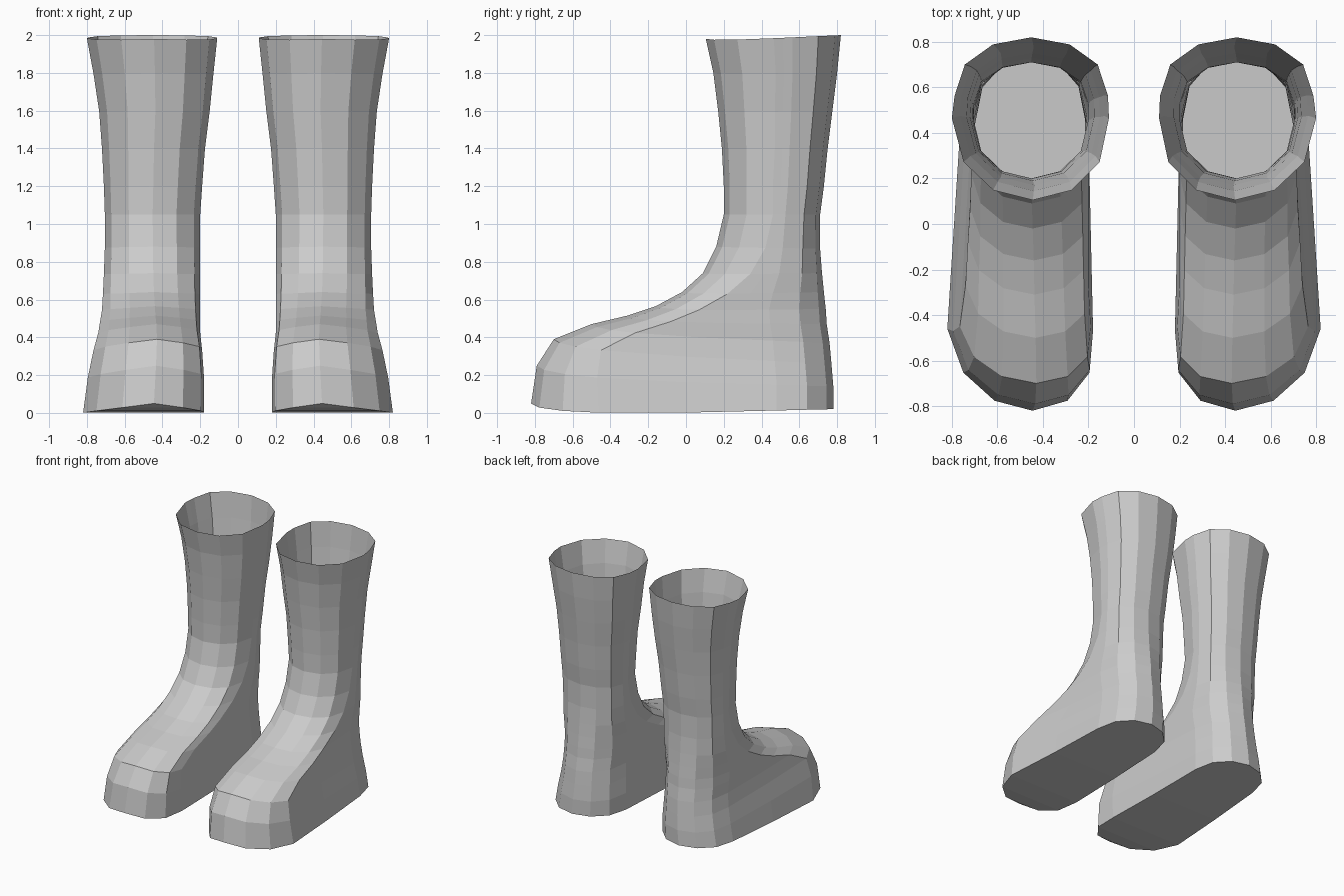
import bpy
import bmesh
from math import sin, cos, pi, radians, sqrt

cube = bpy.data.objects.get("Cube")
if cube:
    bpy.data.objects.remove(cube, do_unlink=True)

grey = bpy.data.materials.new("plain_grey")
grey.use_nodes = True
grey.diffuse_color = (0.6, 0.6, 0.6, 1)
grey.node_tree.nodes["Principled BSDF"].inputs["Base Color"].default_value = (0.6, 0.6, 0.6, 1)

# Tilted rings from sole to rim:
# front y, front z, back y, back z, inner x, outer x, front cap length
RINGS = [
    (-.82, .05, .78, .02, .18, .82, .36),
    (-.79, .25, .78, .14, .18, .795, .32),
    (-.7, .39, .77, .26, .19, .765, .25),
    (-.5, .47, .76, .37, .2, .74, .23),
    (-.31, .515, .745, .47, .2, .73, .23),
    (-.16, .565, .74, .55, .2, .72, .23),
    (-.02, .64, .73, .64, .2, .715, .24),
    (.09, .74, .72, .74, .2, .71, .25),
    (.16, .88, .71, .87, .2, .705, .26),
    (.2, 1.05, .71, 1.05, .2, .705, .26),
    (.2, 1.2, .73, 1.2, .19, .71, .26),
    (.19, 1.4, .75, 1.4, .175, .72, .28),
    (.17, 1.6, .775, 1.6, .15, .735, .3),
    (.145, 1.8, .8, 1.8, .13, .765, .33),
    (.105, 1.98, .82, 2, .11, .8, .36),
]
CAP_ANGLES = [radians(a) for a in range(-90, 91, 30)]


def ring_points(front, z_front, back, z_back, inner, outer, front_cap):
    """Rounded outline: a front cap, a back cap and one point on each side."""
    depth = back - front
    back_cap = min(0.3, 0.36 * depth)
    extra = depth - 0.5
    y_f, y_b = front + front_cap, back - back_cap
    half_f, mid_f = (outer - inner) / 2, (outer + inner) / 2
    outer_b, inner_b = outer - 0.055 * extra, inner + 0.02 * extra
    half_b, mid_b = (outer_b - inner_b) / 2, (outer_b + inner_b) / 2
    flat = []
    for a in CAP_ANGLES:
        skew = 0.05 * extra * cos(a)
        flat.append((mid_f + half_f * sin(a) - skew, y_f - front_cap * max(0, cos(a)) ** 0.9))
    side = (y_f + y_b) / 2
    flat.append(((outer + outer_b) / 2, side))
    for a in reversed(CAP_ANGLES):
        flat.append((mid_b + half_b * sin(a), y_b + back_cap * max(0, cos(a)) ** 0.9))
    flat.append(((inner + inner_b) / 2, side))
    points = []
    for x, y in flat:
        u = min(1, max(0, (y - front) / depth))
        sag = 0.0386 * extra * sin(pi * sqrt(u))
        points.append((x, y, z_front + (z_back - z_front) * u - sag))
    return points


def make_boot(name, side):
    bm = bmesh.new()
    rings = [[bm.verts.new((side * x, y, max(0, z))) for x, y, z in ring_points(*r)]
             for r in RINGS]
    n = len(rings[0])
    # Upper and shaft, open at the rim
    for low, high in zip(rings, rings[1:]):
        for i in range(n):
            j = (i + 1) % n
            bm.faces.new((low[i], low[j], high[j], high[i]))
    # Sole, filled in strips across the foot
    sole = rings[0][3:] + rings[0][:3]
    half = n // 2
    for i in range(half):
        strip = [sole[i], sole[i + 1], sole[n - i - 1], sole[-i]]
        bm.faces.new(list(dict.fromkeys(strip)))
    bmesh.ops.recalc_face_normals(bm, faces=bm.faces)
    mesh = bpy.data.meshes.new(name)
    bm.to_mesh(mesh)
    bm.free()
    mesh.materials.append(grey)
    boot = bpy.data.objects.new(name, mesh)
    bpy.context.collection.objects.link(boot)


make_boot("left_boot", 1)
make_boot("right_boot", -1)
